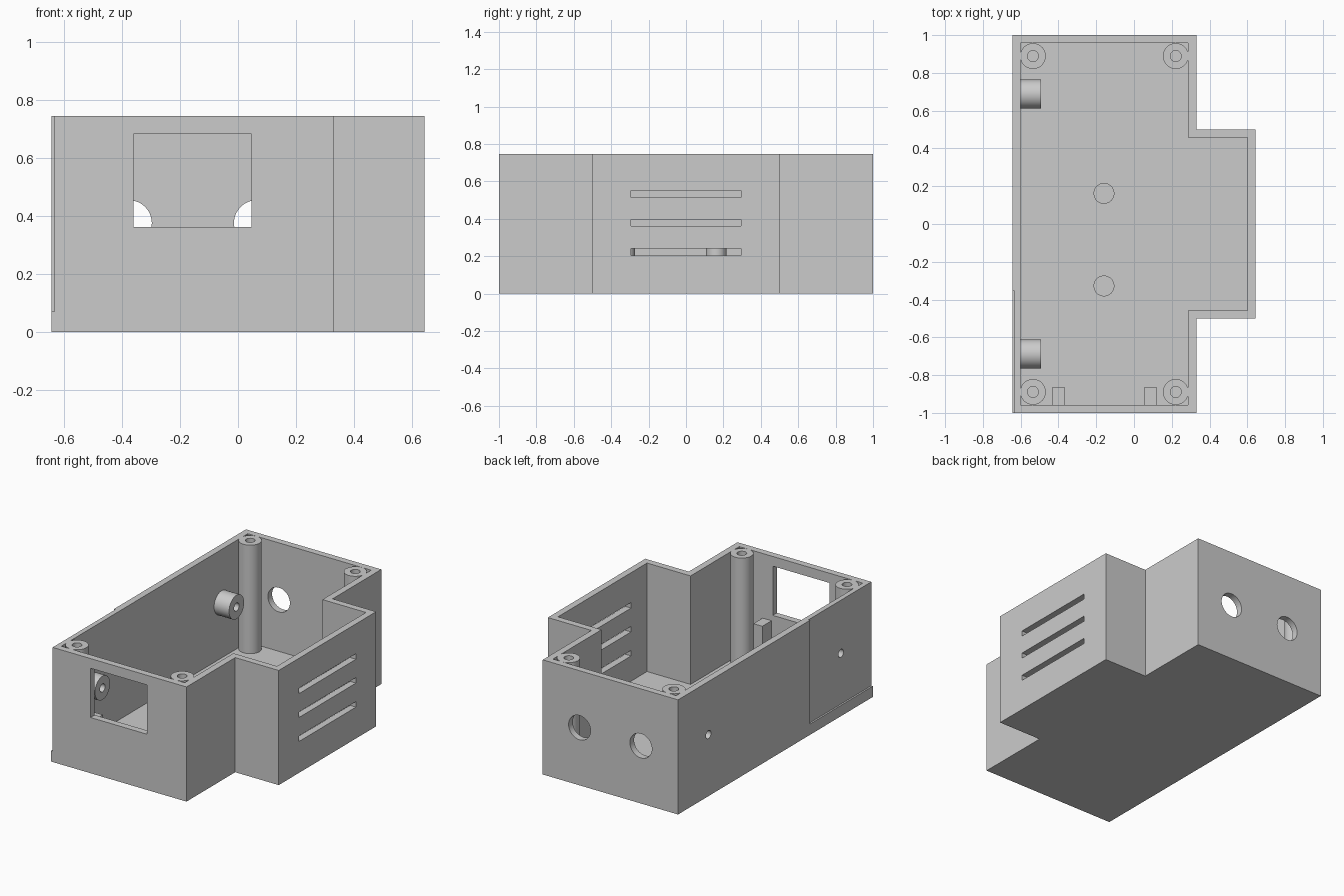
import bpy, bmesh, math
from mathutils import Matrix

cube = bpy.data.objects.get("Cube")
if cube:
    bpy.data.objects.remove(cube, do_unlink=True)

grey = bpy.data.materials.new("plain_grey")
grey.use_nodes = True
GREY = (0.6, 0.6, 0.6, 1)
grey.diffuse_color = GREY
grey.node_tree.nodes["Principled BSDF"].inputs["Base Color"].default_value = GREY

H, FLOOR, WALL = 0.745, 0.04, 0.043
LEFT, MID, RIGHT = -0.643, 0.33, 0.643


def finish(name, bm):
    bmesh.ops.recalc_face_normals(bm, faces=bm.faces[:])
    mesh = bpy.data.meshes.new(name)
    bm.to_mesh(mesh)
    bm.free()
    mesh.materials.append(grey)
    ob = bpy.data.objects.new(name, mesh)
    bpy.context.collection.objects.link(ob)
    return ob


def prism(name, outline, z0, z1):
    bm = bmesh.new()
    face = bm.faces.new([bm.verts.new((x, y, z0)) for x, y in outline])
    ext = bmesh.ops.extrude_face_region(bm, geom=[face])
    top = [v for v in ext["geom"] if isinstance(v, bmesh.types.BMVert)]
    bmesh.ops.translate(bm, verts=top, vec=(0, 0, z1 - z0))
    return finish(name, bm)


def box(name, x0, x1, y0, y1, z0, z1):
    return prism(name, [(x0, y0), (x1, y0), (x1, y1), (x0, y1)], z0, z1)


def cylinder(name, axis, center, radius, length):
    turn = {"x": Matrix.Rotation(math.pi / 2, 4, "Y"),
            "y": Matrix.Rotation(math.pi / 2, 4, "X"),
            "z": Matrix.Identity(4)}[axis]
    bm = bmesh.new()
    bmesh.ops.create_cone(bm, cap_ends=True, segments=48, radius1=radius,
                          radius2=radius, depth=length,
                          matrix=Matrix.Translation(center) @ turn)
    return finish(name, bm)


def select_only(ob):
    bpy.ops.object.select_all(action="DESELECT")
    ob.select_set(True)
    bpy.context.view_layer.objects.active = ob


def cut(ob, cutter):
    select_only(ob)
    mod = ob.modifiers.new("cut", "BOOLEAN")
    mod.operation = "DIFFERENCE"
    mod.solver = "EXACT"
    mod.object = cutter
    bpy.ops.object.modifier_apply(modifier=mod.name)
    bpy.data.objects.remove(cutter, do_unlink=True)


def smooth(ob):
    select_only(ob)
    bpy.ops.object.shade_smooth_by_angle(angle=math.radians(30))


def t_outline(inset):
    a, b, c = LEFT + inset, MID - inset, RIGHT - inset
    y, s = 1 - inset, 0.5 - inset
    return [(a, -y), (b, -y), (b, -s), (c, -s), (c, s), (b, s), (b, y), (a, y)]


# Open box with a side bulge
shell = prism("case_shell", t_outline(0), 0, H)
cut(shell, prism("cavity", t_outline(WALL), FLOOR, H + 0.2))

# Front window
cut(shell, box("window_cutter", -0.36, 0.046, -1.1, -0.9, 0.362, 0.682))

# Vent slots in the bulge
for z in (0.222, 0.378, 0.533):
    cut(shell, box("slot_cutter", 0.55, 0.7, -0.293, 0.293, z - 0.018, z + 0.018))

# Round cable holes in the back
for x in (-0.376, 0.065):
    cut(shell, cylinder("cable_cutter", "y", (x, 1, 0.375), 0.079, 0.2))

# Shallow recess on the side wall, leaving a ledge below
cut(shell, box("recess_cutter", LEFT - 0.1, LEFT + 0.011, -1.1, -0.355, 0.07, H + 0.1))

# Side screw holes with inner bosses
for side, y in (("front", -0.688), ("back", 0.688)):
    where = (-0.55, y, 0.4)
    cut(shell, cylinder("screw_cutter", "x", where, 0.026, 0.4))
    boss = cylinder(side + "_side_boss", "x", where, 0.077, 0.116)
    cut(boss, cylinder("screw_cutter", "x", where, 0.026, 0.4))
    smooth(boss)
smooth(shell)

# Corner screw pillars, flush with the rim
for x, xn in ((-0.535, "right"), (0.221, "left")):
    for y, yn in ((-0.889, "front"), (0.889, "back")):
        base = FLOOR - 0.01
        pillar = cylinder(f"{yn}_{xn}_pillar", "z", (x, y, (H + base) / 2),
                          0.068, H - base)
        cut(pillar, cylinder("pilot_cutter", "z", (x, y, H), 0.029, 0.8))
        smooth(pillar)

# Floor pins
for name, y in (("front_pin", -0.328), ("back_pin", 0.162)):
    smooth(cylinder(name, "z", (-0.159, y, 0.165), 0.055, 0.27))

# Support blocks under the window
for name, x in (("right_support_block", -0.4), ("left_support_block", 0.087)):
    box(name, x - 0.032, x + 0.032, -0.965, -0.862, FLOOR - 0.01, 0.325)
